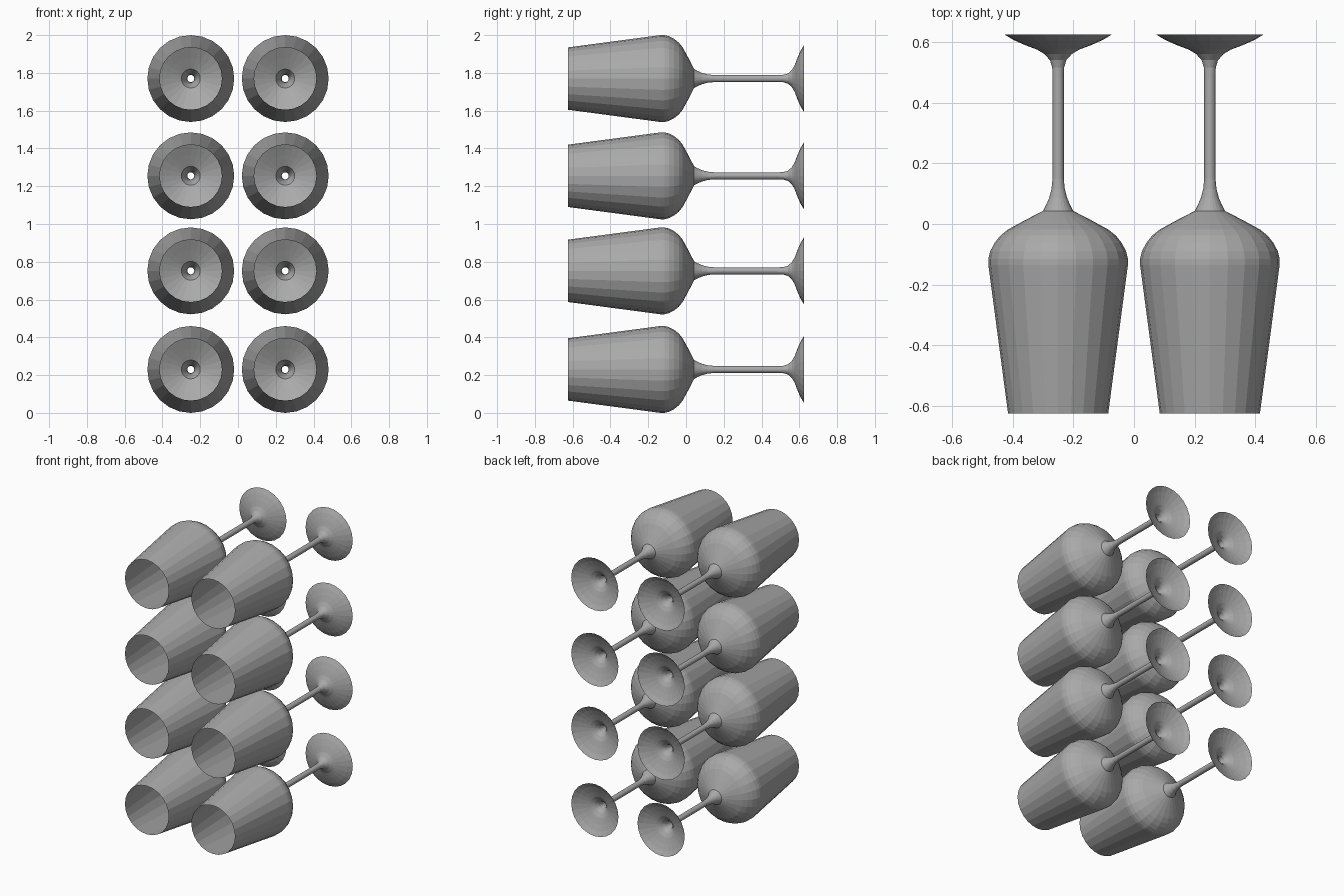
import bpy, bmesh, math

if "Cube" in bpy.data.objects:
    bpy.data.objects.remove(bpy.data.objects["Cube"])

SEGMENTS = 24
# (y, radius) from the foot edge along the stem to the rim
PROFILE = [(0.625, 0.178), (0.607, 0.148), (0.59, 0.11), (0.575, 0.07),
           (0.56, 0.045), (0.54, 0.027), (0.515, 0.0195), (0.48, 0.0185),
           (0.15, 0.0185), (0.115, 0.022), (0.085, 0.03), (0.062, 0.04),
           (0.043, 0.05), (0.012, 0.11), (-0.018, 0.165), (-0.038, 0.19),
           (-0.063, 0.21), (-0.09, 0.224), (-0.115, 0.23), (-0.135, 0.23),
           (-0.625, 0.165)]

grey = bpy.data.materials.new("grey_glass")
grey.diffuse_color = (0.4, 0.4, 0.4, 1)
grey.use_nodes = True
grey.node_tree.nodes["Principled BSDF"].inputs["Base Color"].default_value = grey.diffuse_color


def lathe_mesh(name):
    """Thin open shell of revolution around the y axis."""
    bm = bmesh.new()
    rings = []
    for y, r in PROFILE:
        angles = [2 * math.pi * i / SEGMENTS for i in range(SEGMENTS)]
        rings.append([bm.verts.new((r * math.cos(a), y, r * math.sin(a)))
                      for a in angles])
    for a, b in zip(rings, rings[1:]):
        for i in range(SEGMENTS):
            j = (i + 1) % SEGMENTS
            bm.faces.new((a[i], a[j], b[j], b[i]))
    bmesh.ops.recalc_face_normals(bm, faces=bm.faces)
    # keep the outside of the shell facing outward
    face = max(bm.faces, key=lambda f: f.calc_center_median().z)
    if face.normal.z < 0:
        bmesh.ops.reverse_faces(bm, faces=bm.faces)
    mesh = bpy.data.meshes.new(name)
    bm.to_mesh(mesh)
    bm.free()
    mesh.materials.append(grey)
    return mesh


# Two columns of four glasses lying on their sides
glass = lathe_mesh("wine_glass")
for row, z in enumerate((0.23, 0.752, 1.255, 1.77)):
    for side, x in (("left", -0.25), ("right", 0.25)):
        obj = bpy.data.objects.new(f"wine_glass_{side}_{row + 1}", glass)
        obj.location = (x, 0, z)
        bpy.context.collection.objects.link(obj)
